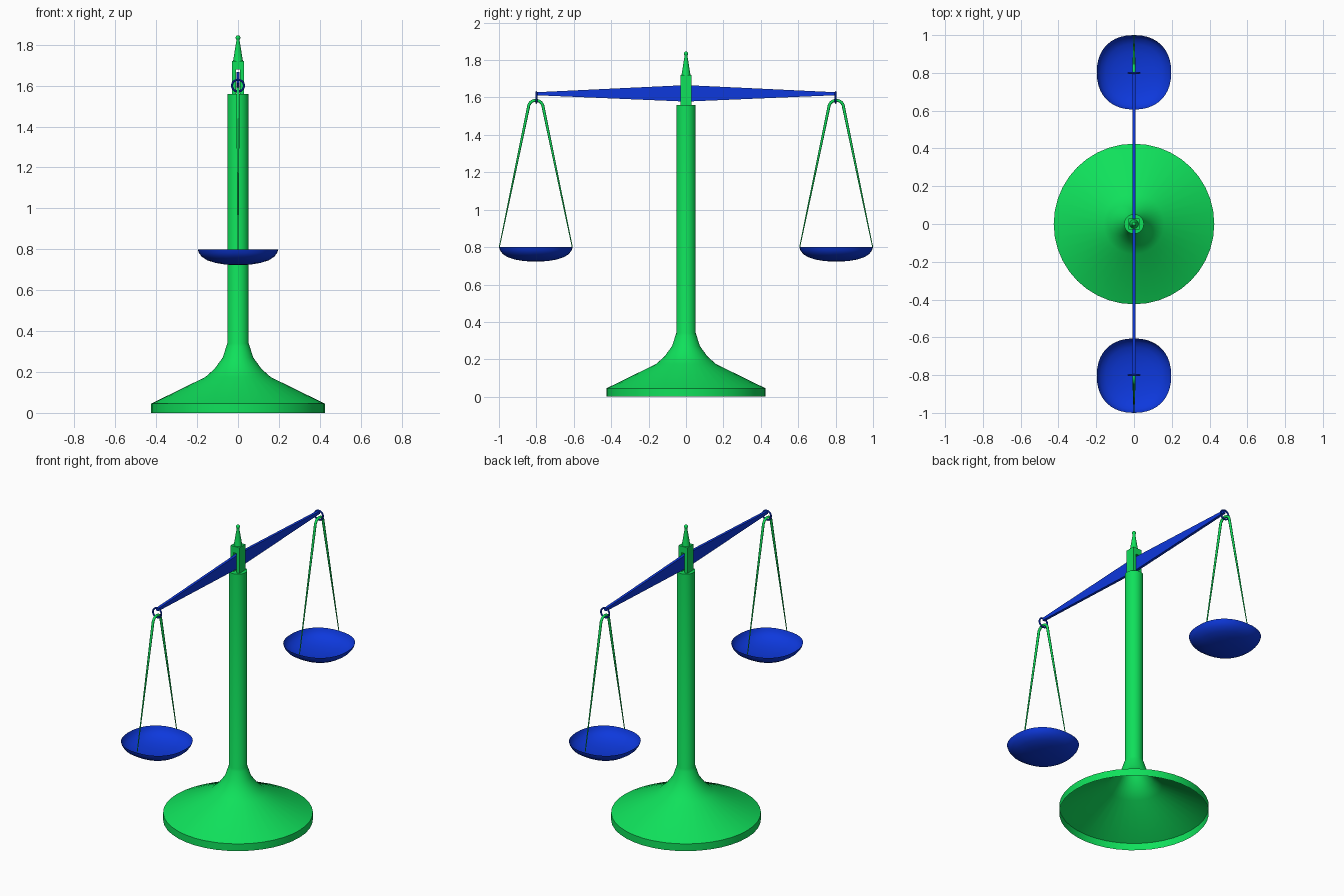
import bpy, bmesh
from math import cos, sin, pi, copysign

cube = bpy.data.objects.get("Cube")
if cube:
    bpy.data.objects.remove(cube, do_unlink=True)


def material(name, colour):
    m = bpy.data.materials.new(name)
    m.use_nodes = True
    m.diffuse_color = colour
    m.node_tree.nodes["Principled BSDF"].inputs["Base Color"].default_value = colour
    return m


GREEN = material("bright green", (0.005, 0.75, 0.105, 1))
BLUE = material("deep blue", (0.004, 0.04, 0.72, 1))


def finish(obj, mat, smooth=True):
    obj.data.materials.append(mat)
    if smooth:
        bpy.ops.object.select_all(action='DESELECT')
        obj.select_set(True)
        bpy.context.view_layer.objects.active = obj
        bpy.ops.object.shade_smooth_by_angle(angle=0.7)
    return obj


def add_mesh(name, bm, mat, smooth=True):
    mesh = bpy.data.meshes.new(name)
    bm.to_mesh(mesh)
    bm.free()
    obj = bpy.data.objects.new(name, mesh)
    bpy.context.collection.objects.link(obj)
    return finish(obj, mat, smooth)


def lathe(name, profile, mat, y=0, sides=40, power=2.0):
    """Sweep (radius, z) points round z; a power above 2 squares the outline."""
    bm = bmesh.new()
    rings = []
    for r, z in profile:
        if r == 0:
            rings.append([bm.verts.new((0, y, z))] * sides)
            continue
        ring = []
        for i in range(sides):
            a = 2 * pi * i / sides
            cx, cy = (copysign(abs(t) ** (2 / power), t) for t in (cos(a), sin(a)))
            ring.append(bm.verts.new((r * cx, y + r * cy, z)))
        rings.append(ring)
    for low, high in zip(rings, rings[1:]):
        for i in range(sides):
            j = (i + 1) % sides
            corners = dict.fromkeys((low[i], low[j], high[j], high[i]))
            bm.faces.new(list(corners))
    return add_mesh(name, bm, mat)


def box(name, size, centre, mat):
    bm = bmesh.new()
    bmesh.ops.create_cube(bm, size=1)
    bmesh.ops.scale(bm, vec=size, verts=bm.verts)
    bmesh.ops.translate(bm, vec=centre, verts=bm.verts)
    return add_mesh(name, bm, mat, smooth=False)


# Hollow flared foot running up into the column
lathe("base_and_column", [(0.425, 0), (0.425, 0.045), (0.16, 0.175), (0.115, 0.215),
                          (0.075, 0.27), (0.057, 0.325), (0.052, 0.34),
                          (0.052, 1.56), (0, 1.56)], GREEN)

# Slotted head holding the beam
for side, x in (("left", 1), ("right", -1)):
    box(side + "_head_cheek", (0.02, 0.06, 0.16), (x * 0.02, 0, 1.64), GREEN)
box("head_cap", (0.024, 0.06, 0.04), (0, 0, 1.70), GREEN)

# Finial with a small ball
ball = [(0.012 * sin(t * pi / 8), 1.834 - 0.012 * cos(t * pi / 8)) for t in range(2, 8)]
lathe("finial", [(0.024, 1.72), (0.008, 1.82)] + ball + [(0, 1.846)], GREEN, sides=20)

# Beam: flat bar tapering from the middle to both ends
bm = bmesh.new()
outline = [(-0.8, 1.612), (0, 1.578), (0.8, 1.612), (0.8, 1.628), (0, 1.666), (-0.8, 1.628)]
face = bm.faces.new([bm.verts.new((-0.008, y, z)) for y, z in outline])
extruded = bmesh.ops.extrude_face_region(bm, geom=[face])
bmesh.ops.translate(bm, vec=(0.016, 0, 0),
                    verts=[v for v in extruded["geom"] if isinstance(v, bmesh.types.BMVert)])
bmesh.ops.recalc_face_normals(bm, faces=bm.faces)
add_mesh("beam", bm, BLUE, smooth=False)


def hanger(name, y):
    """Arched cord, thick at the hook and thin at the pan."""
    arch = [(0.04 * cos(t * pi / 8), 1.545 + 0.04 * sin(t * pi / 8)) for t in range(9)]
    path = [(0.195, 0.8)] + arch + [(-0.195, 0.8)]
    curve = bpy.data.curves.new(name, 'CURVE')
    curve.dimensions = '3D'
    curve.bevel_depth = 0.008
    curve.bevel_resolution = 2
    curve.use_fill_caps = True
    spline = curve.splines.new('POLY')
    spline.points.add(len(path) - 1)
    for point, (dy, z) in zip(spline.points, path):
        point.co = (0, y + dy, z, 1)
        point.radius = 0.3 if z < 1 else 1
    obj = bpy.data.objects.new(name, curve)
    bpy.context.collection.objects.link(obj)
    curve.materials.append(GREEN)


# Ring, cord and pan at each end
bowl = [(0, 0.722), (0.06, 0.725), (0.11, 0.733), (0.15, 0.746),
        (0.177, 0.763), (0.191, 0.782), (0.197, 0.8)]
for end, s in (("back", 1), ("front", -1)):
    bpy.ops.mesh.primitive_torus_add(major_radius=0.029, minor_radius=0.005,
                                     major_segments=28, minor_segments=8,
                                     location=(0, s * 0.8, 1.6), rotation=(pi / 2, 0, 0))
    ring = bpy.context.object
    ring.name = end + "_ring"
    finish(ring, BLUE)
    hanger(end + "_cord", s * 0.803)
    lathe(end + "_pan", bowl, BLUE, y=s * 0.803, power=2.25)
